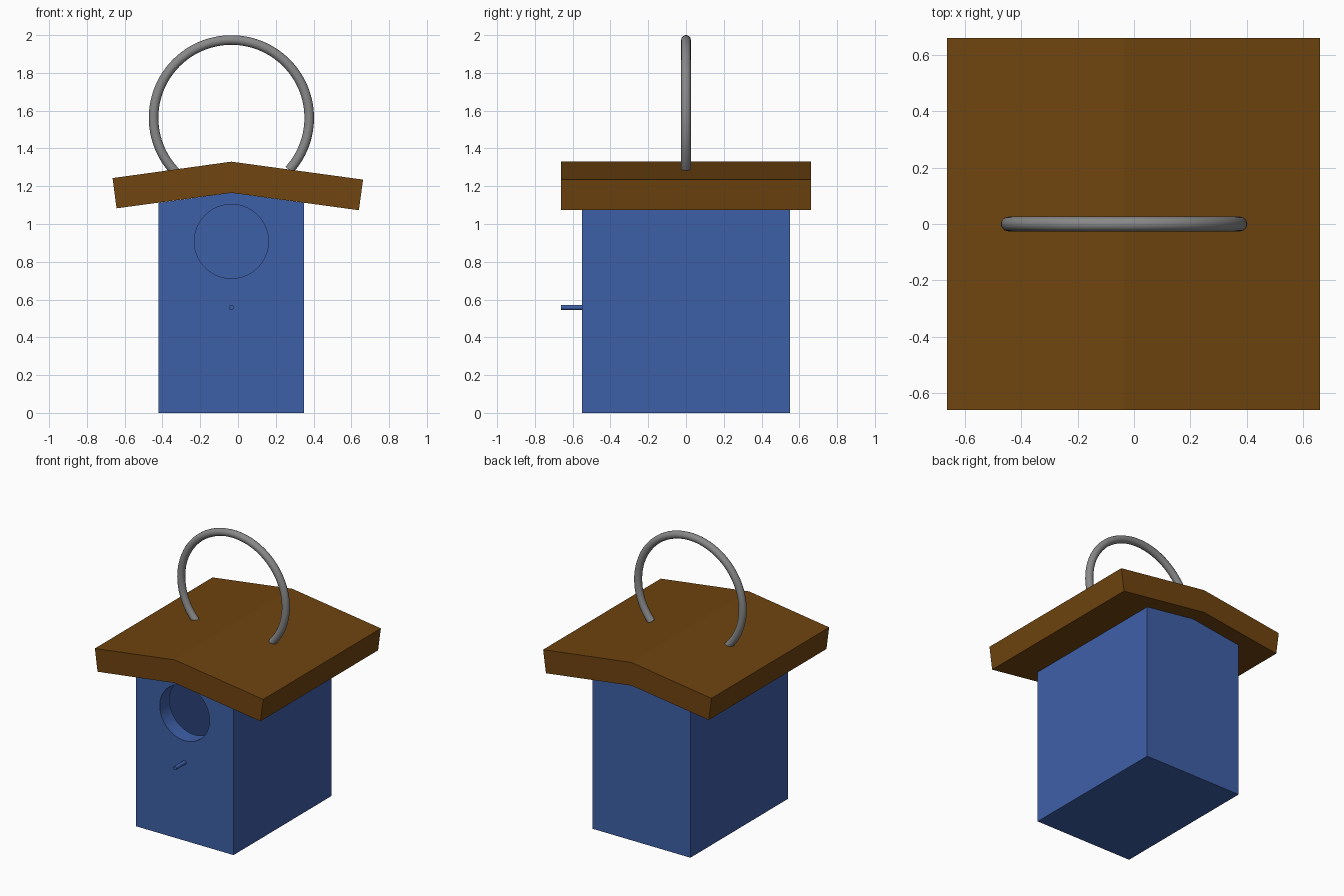
import bpy, bmesh, math

if "Cube" in bpy.data.objects:
    bpy.data.objects.remove(bpy.data.objects["Cube"])

CX = -0.035  # shared centre line of house, peg and ring


def material(name, rgb):
    m = bpy.data.materials.new(name)
    m.diffuse_color = (*rgb, 1)
    m.use_nodes = True
    m.node_tree.nodes["Principled BSDF"].inputs["Base Color"].default_value = m.diffuse_color
    return m


BLUE = material("blue paint", (0.048, 0.115, 0.39))
BROWN = material("brown wood", (0.16, 0.058, 0.005))
GREY = material("grey metal", (0.25, 0.25, 0.25))


def prism(name, outline, y0, y1, mat):
    """Extrude an x,z outline along y."""
    bm = bmesh.new()
    face = bm.faces.new([bm.verts.new((x, y0, z)) for x, z in outline])
    ext = bmesh.ops.extrude_face_region(bm, geom=[face])
    moved = [v for v in ext["geom"] if isinstance(v, bmesh.types.BMVert)]
    bmesh.ops.translate(bm, vec=(0, y1 - y0, 0), verts=moved)
    bmesh.ops.recalc_face_normals(bm, faces=bm.faces)
    mesh = bpy.data.meshes.new(name)
    bm.to_mesh(mesh)
    bm.free()
    mesh.materials.append(mat)
    obj = bpy.data.objects.new(name, mesh)
    bpy.context.collection.objects.link(obj)
    return obj


def cylinder(name, z, radius, y0, y1, sides, mat):
    ring = [(CX + radius * math.cos(2 * math.pi * i / sides),
             z + radius * math.sin(2 * math.pi * i / sides)) for i in range(sides)]
    obj = prism(name, ring, y0, y1, mat)
    smooth(obj)
    return obj


def smooth(obj):
    bpy.ops.object.select_all(action="DESELECT")
    obj.select_set(True)
    bpy.context.view_layer.objects.active = obj
    bpy.ops.object.shade_smooth_by_angle(angle=math.radians(35))


def cut(obj, cutter):
    mod = obj.modifiers.new(cutter.name, "BOOLEAN")
    mod.operation = "DIFFERENCE"
    mod.solver = "EXACT"
    mod.object = cutter
    cutter.hide_render = True
    cutter.hide_set(True)


# Hollow house body with a gabled top
house = prism("house_body", [(-0.42, 0), (0.35, 0), (0.35, 1.112), (CX, 1.165), (-0.42, 1.112)],
              -0.55, 0.55, BLUE)
cavity = prism("cavity_cutter", [(-0.31, 0.11), (0.24, 0.11), (0.24, 1.11), (-0.31, 1.11)],
               -0.44, 0.44, BLUE)
hole = cylinder("entrance_cutter", 0.908, 0.196, -0.65, -0.3, 64, BLUE)
cut(house, cavity)
cut(house, hole)

# Perch below the entrance
cylinder("perch", 0.558, 0.0135, -0.662, -0.54, 24, BLUE)

# Bent roof slab
prism("roof", [(-0.664, 1.243), (-0.643, 1.083), (CX, 1.165),
               (0.64, 1.073), (0.662, 1.235), (CX, 1.33)], -0.662, 0.662, BROWN)

# Hanging ring: an open arc of round wire ending at the roof
START, END, STEPS = math.radians(-42), math.radians(224), 72
curve = bpy.data.curves.new("ring_path", "CURVE")
curve.dimensions = "3D"
curve.bevel_depth = 0.026
curve.bevel_resolution = 5
curve.use_fill_caps = True
spline = curve.splines.new("POLY")
spline.points.add(STEPS)
for i, p in enumerate(spline.points):
    a = START + (END - START) * i / STEPS
    p.co = (CX + 0.412 * math.cos(a), 0, 1.562 + 0.412 * math.sin(a), 1)
wire = bpy.data.objects.new("hanging_ring", curve)
bpy.context.collection.objects.link(wire)
bpy.ops.object.select_all(action="DESELECT")
wire.select_set(True)
bpy.context.view_layer.objects.active = wire
bpy.ops.object.convert(target="MESH")
wire = bpy.context.view_layer.objects.active
wire.data.materials.clear()
wire.data.materials.append(GREY)
smooth(wire)
